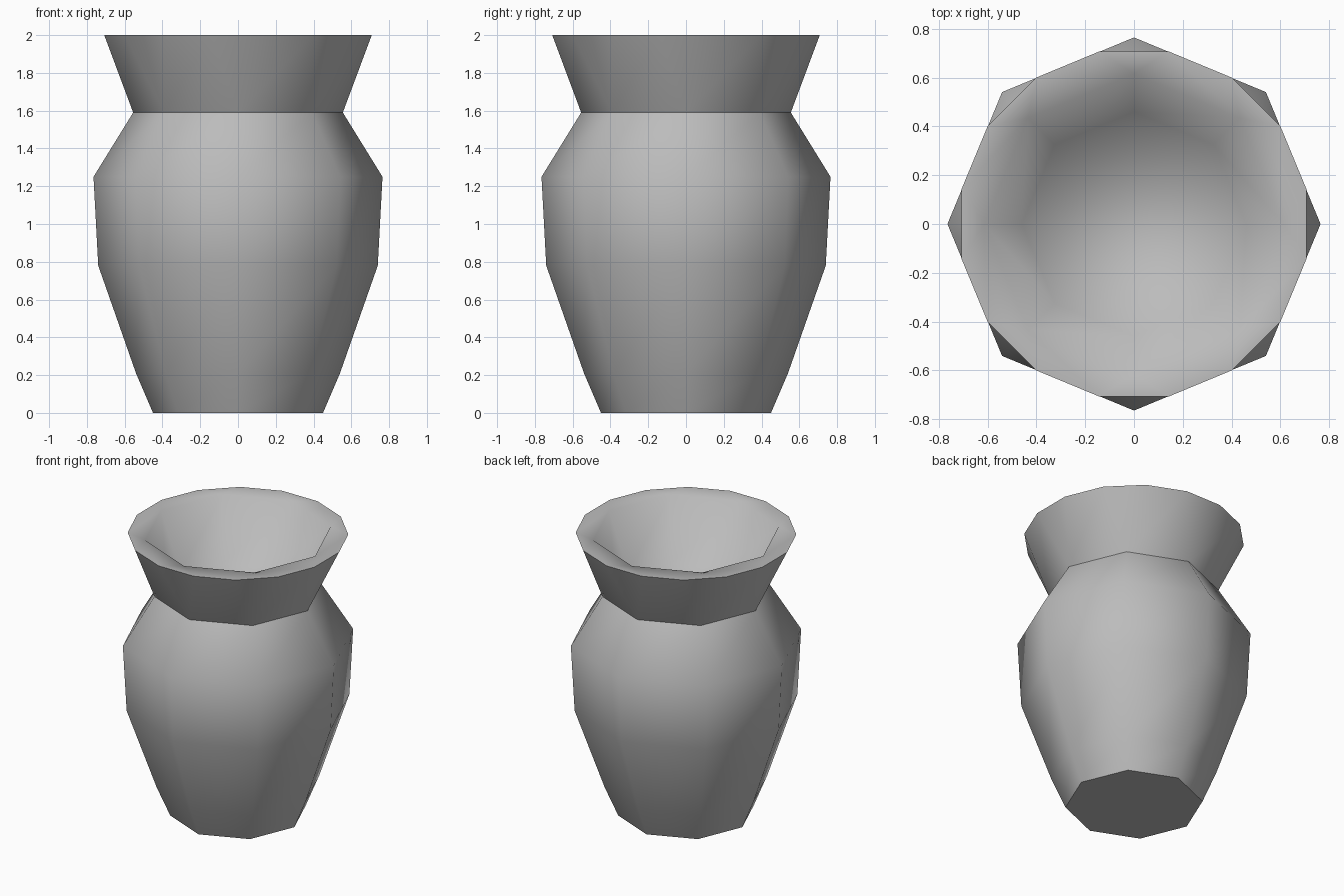
import bpy, bmesh
from math import cos, sin, tau

cube = bpy.data.objects.get("Cube")
if cube:
    bpy.data.objects.remove(cube, do_unlink=True)

SIDES = 8

clay = bpy.data.materials.new("grey clay")
clay.use_nodes = True
colour = (0.5, 0.5, 0.5, 1)
clay.diffuse_color = colour
clay.node_tree.nodes["Principled BSDF"].inputs["Base Color"].default_value = colour

bm = bmesh.new()


def ring(radius, z, count=SIDES, shift=0.0):
    """Regular polygon of vertices; shift is a fraction of one step."""
    angles = [(i + shift) * tau / count for i in range(count)]
    return [bm.verts.new((radius * cos(a), radius * sin(a), z)) for a in angles]


def skin(low, high):
    """Quads between two equal rings."""
    for i in range(SIDES):
        j = (i + 1) % SIDES
        bm.faces.new((low[i], low[j], high[j], high[i]))


def fan_out(single, double):
    """Join an eight-sided ring to a sixteen-sided one with quads and corner triangles."""
    for i in range(SIDES):
        j = (i + 1) % SIDES
        before, after, following = double[2 * i - 1], double[2 * i], double[2 * i + 1]
        bm.faces.new((single[i], after, before))
        bm.faces.new((single[i], single[j], following, after))


def crease(loop):
    for i, vert in enumerate(loop):
        bm.edges.get((vert, loop[i - 1])).smooth = False


# Body: foot, belly, shoulder and neck
profile = [(0.45, 0), (0.54, 0.21), (0.74, 0.78), (0.765, 1.25), (0.555, 1.59)]
body = [ring(r, z) for r, z in profile]
for low, high in zip(body, body[1:]):
    skin(low, high)
foot, neck = body[0], body[-1]
bm.faces.new(foot[::-1])

# Flared collar with bevelled corners
rim = ring(0.722, 2, 2 * SIDES, 0.5)
fan_out(neck, rim)

# Flat lip, inner wall and floor of the mouth
lip = ring(0.615, 2)
floor = ring(0.46, 1.59)
fan_out(lip, rim)
skin(lip, floor)
bm.faces.new(floor)

bmesh.ops.recalc_face_normals(bm, faces=bm.faces)
for face in bm.faces:
    face.smooth = True
for loop in (foot, neck, rim):
    crease(loop)

mesh = bpy.data.meshes.new("vase")
bm.to_mesh(mesh)
bm.free()
mesh.materials.append(clay)
vase = bpy.data.objects.new("vase", mesh)
bpy.context.scene.collection.objects.link(vase)
